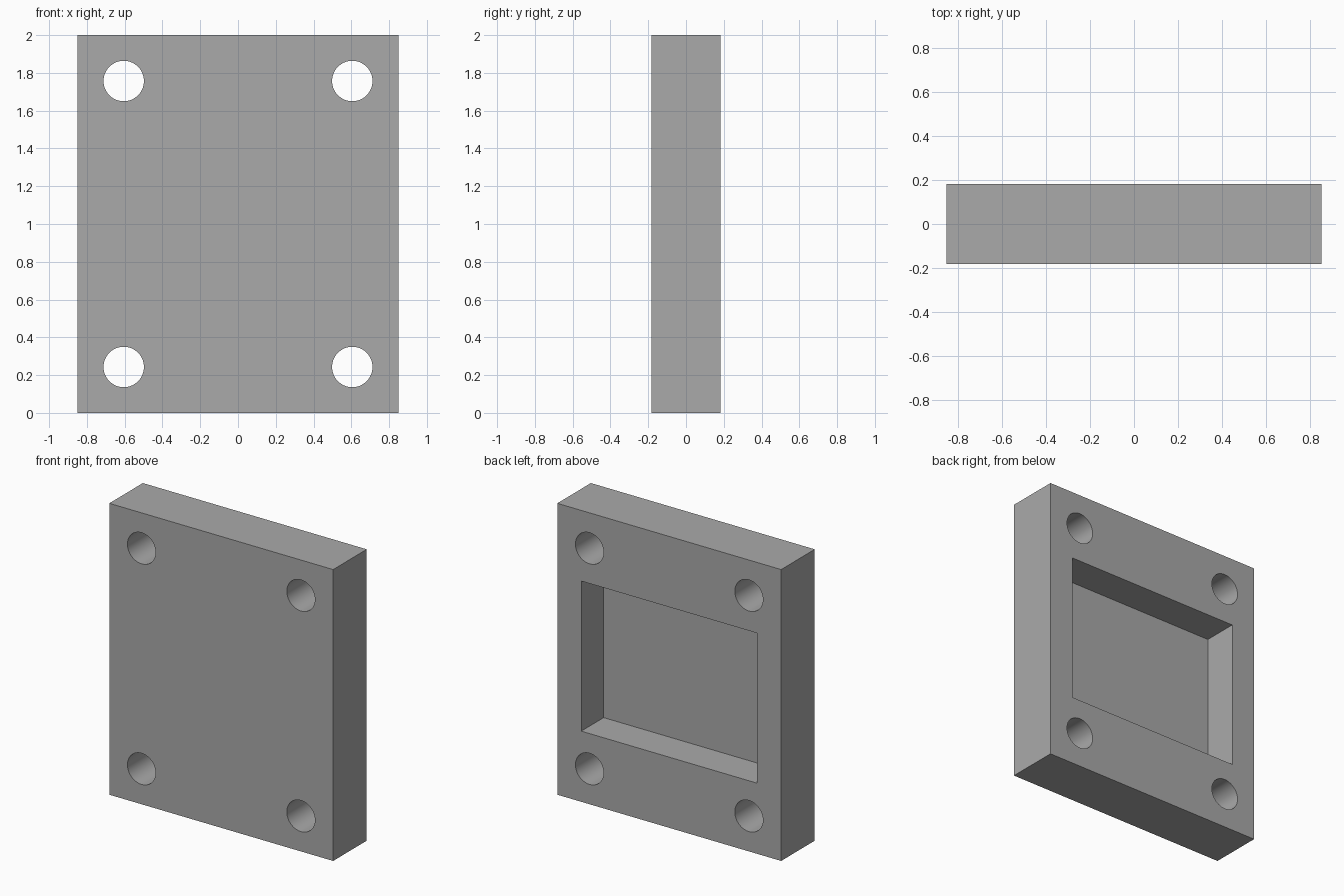
import bpy
import math

if "Cube" in bpy.data.objects:
    bpy.data.objects.remove(bpy.data.objects["Cube"])

W, D, H = 1.70, 0.364, 2.0           # plate size
HOLE_X, HOLE_Z, HOLE_R = 0.605, 0.757, 0.107
POCKET_W, POCKET_H, POCKET_D = 1.336, 1.03, 0.243

grey = bpy.data.materials.new("grey")
grey.diffuse_color = (0.40, 0.40, 0.40, 1)
grey.use_nodes = True
grey.node_tree.nodes["Principled BSDF"].inputs["Base Color"].default_value = grey.diffuse_color


def box(name, size, loc):
    bpy.ops.mesh.primitive_cube_add(size=1, location=loc)
    ob = bpy.context.object
    ob.name = name
    ob.scale = size
    bpy.ops.object.transform_apply(location=False, rotation=False, scale=True)
    ob.data.materials.append(grey)
    return ob


def cut(target, cutter):
    mod = target.modifiers.new(cutter.name, 'BOOLEAN')
    mod.operation = 'DIFFERENCE'
    mod.solver = 'EXACT'
    mod.object = cutter
    bpy.context.view_layer.objects.active = target
    bpy.ops.object.modifier_apply(modifier=mod.name)
    bpy.data.objects.remove(cutter)


# Solid plate
plate = box("mounting_plate", (W, D, H), (0, 0, H / 2))

# Rectangular blind pocket in the back face
cut(plate, box("pocket_cutter", (POCKET_W, POCKET_D * 2, POCKET_H), (0, D / 2, H / 2)))

# Four round through holes near the corners
for sx in (-1, 1):
    for sz in (-1, 1):
        bpy.ops.mesh.primitive_cylinder_add(
            vertices=64, radius=HOLE_R, depth=D * 2,
            location=(sx * HOLE_X, 0, H / 2 + sz * HOLE_Z),
            rotation=(math.pi / 2, 0, 0))
        hole = bpy.context.object
        hole.name = "hole_cutter"
        hole.data.materials.append(grey)
        cut(plate, hole)

# Smooth hole walls, sharp plate edges
bpy.ops.object.select_all(action='DESELECT')
plate.select_set(True)
bpy.context.view_layer.objects.active = plate
bpy.ops.object.shade_smooth_by_angle(angle=math.radians(30))
